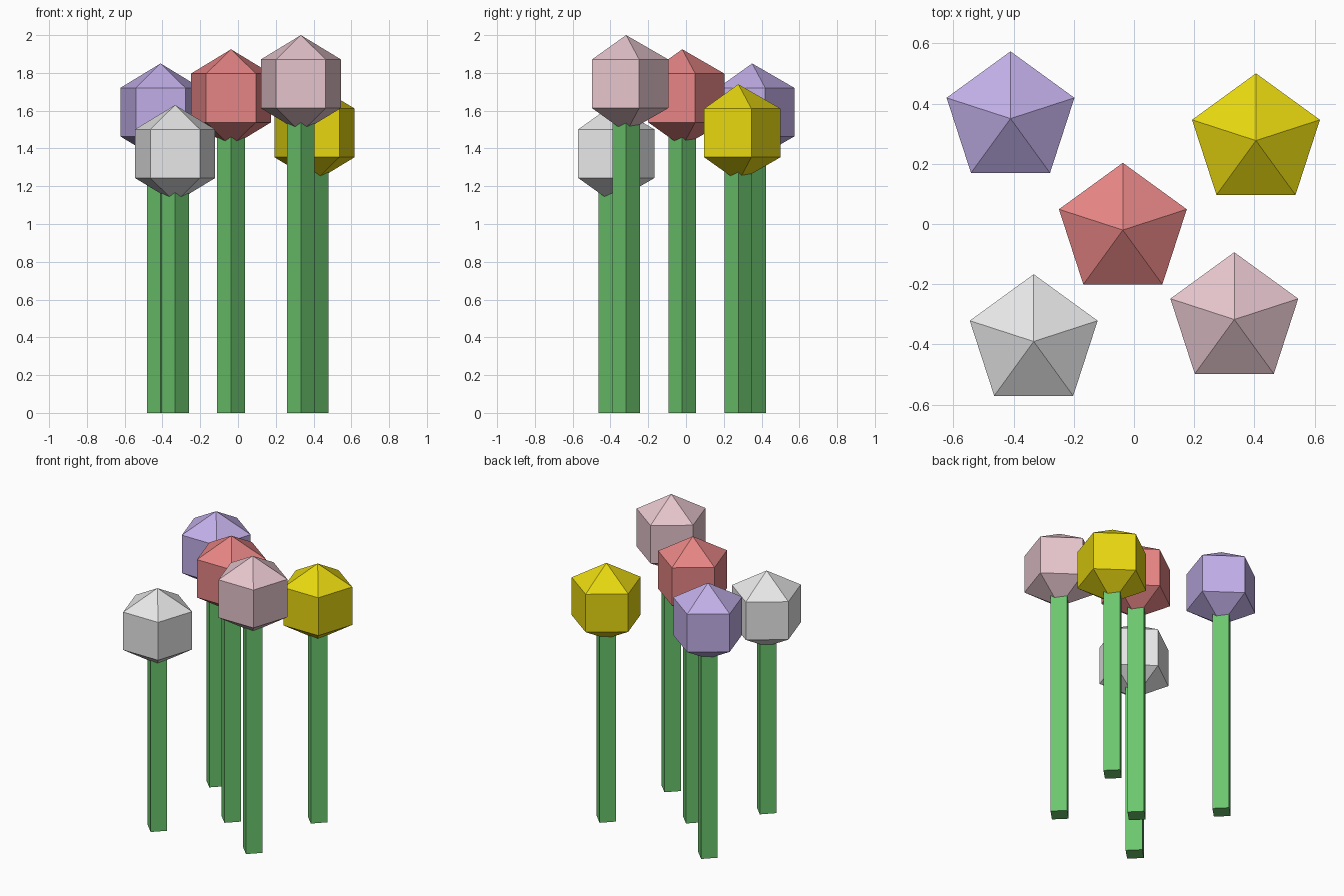
import bpy, bmesh, math
from mathutils import Vector

cube = bpy.data.objects.get("Cube")
if cube:
    bpy.data.objects.remove(cube, do_unlink=True)


def make_material(name, rgb):
    mat = bpy.data.materials.new(name)
    mat.use_nodes = True
    color = (*rgb, 1.0)
    mat.diffuse_color = color
    mat.node_tree.nodes["Principled BSDF"].inputs["Base Color"].default_value = color
    return mat


def lathe(name, profile, sides, location, mat):
    """Revolve a (radius, height) profile into a faceted solid, one corner facing +y."""
    bm = bmesh.new()
    verts = [bm.verts.new((0, r, z)) for r, z in profile]
    edges = [bm.edges.new(pair) for pair in zip(verts, verts[1:])]
    bmesh.ops.spin(bm, geom=verts + edges, cent=(0, 0, 0), axis=(0, 0, 1),
                   angle=math.tau, steps=sides)
    bmesh.ops.remove_doubles(bm, verts=bm.verts[:], dist=0.0005)
    bmesh.ops.recalc_face_normals(bm, faces=bm.faces[:])
    # Merge the flat end caps into single faces
    bmesh.ops.dissolve_limit(bm, angle_limit=0.01, verts=bm.verts[:], edges=bm.edges[:])
    mesh = bpy.data.meshes.new(name)
    bm.to_mesh(mesh)
    bm.free()
    mesh.materials.append(mat)
    obj = bpy.data.objects.new(name, mesh)
    obj.location = Vector(location)
    bpy.context.collection.objects.link(obj)
    return obj


HEAD = 0.2577    # radius of the faceted ball
STEM = 0.073     # half diagonal of the square stem
ring = HEAD * math.sin(math.radians(60))
head_profile = [(0, HEAD), (ring, HEAD / 2), (ring, -HEAD / 2), (0, -HEAD)]

green = make_material("stem green", (0.15, 0.565, 0.156))

# Flower: colour name, colour, x, y, top height
flowers = [
    ("purple", (0.533, 0.423, 0.80), -0.41, 0.35, 1.85),
    ("red", (0.783, 0.231, 0.231), -0.037, -0.02, 1.925),
    ("pink", (0.783, 0.558, 0.604), 0.333, -0.317, 2.0),
    ("white", (0.80, 0.80, 0.80), -0.333, -0.39, 1.63),
    ("yellow", (0.80, 0.68, 0.005), 0.405, 0.277, 1.74),
]

for name, rgb, x, y, top in flowers:
    centre = top - HEAD
    lathe(name + "_flower_head", head_profile, 5, (x, y, centre),
          make_material("petal " + name, rgb))
    stem_profile = [(0, centre), (STEM, centre), (STEM, 0), (0, 0)]
    lathe(name + "_flower_stem", stem_profile, 4, (x, y, 0), green)
